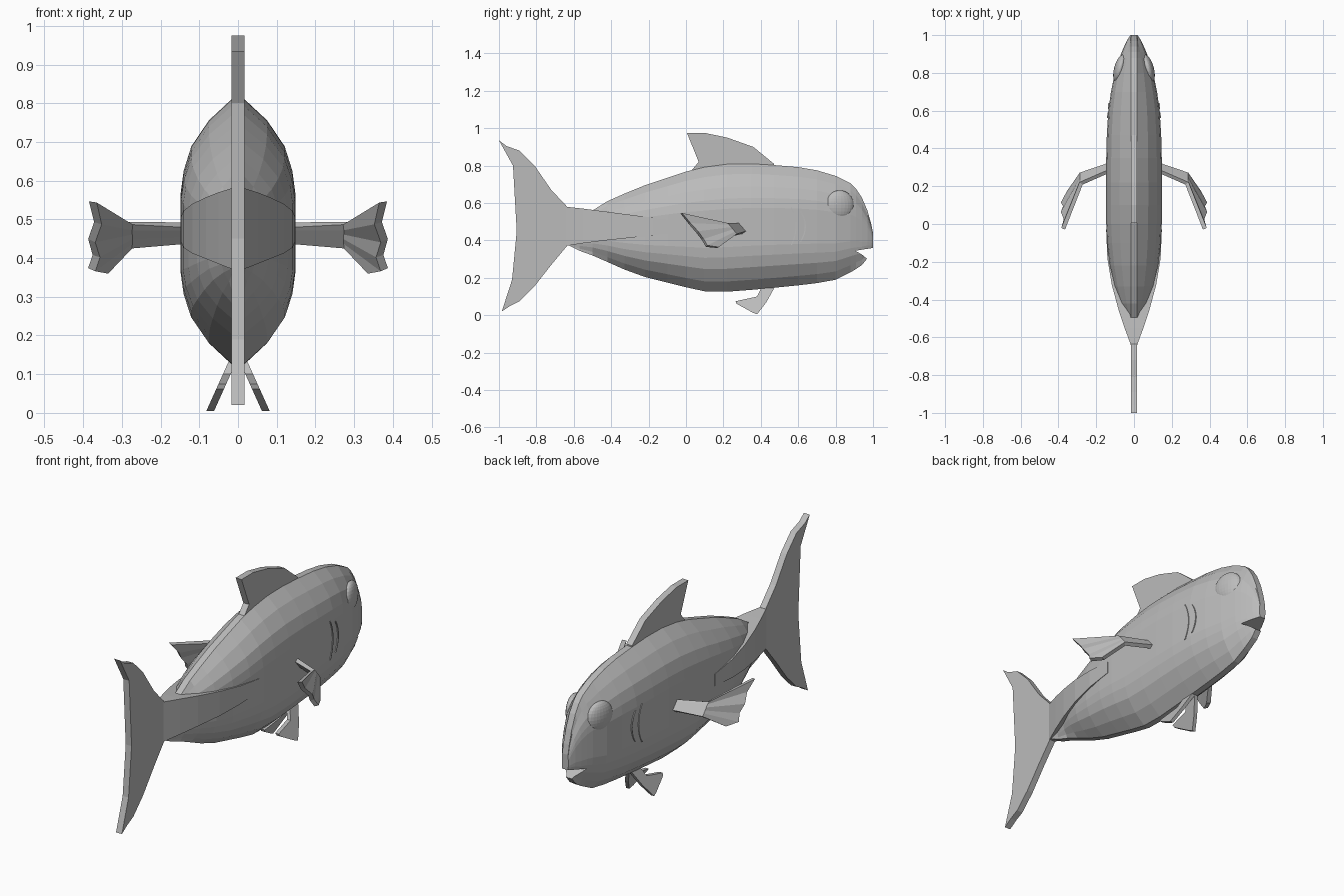
import bpy, bmesh, math
from mathutils import Matrix

RIDGE = 0.017  # half thickness of the centre ridge and flat fins

grey = bpy.data.materials.new("fish grey")
grey.diffuse_color = (0.5, 0.5, 0.5, 1)


def make(name, verts, faces):
    mesh = bpy.data.meshes.new(name)
    bm = bmesh.new()
    vs = [bm.verts.new(v) for v in verts]
    for f in faces:
        bm.faces.new([vs[i] for i in f])
    bmesh.ops.recalc_face_normals(bm, faces=bm.faces)
    bm.to_mesh(mesh)
    bm.free()
    mesh.materials.append(grey)
    ob = bpy.data.objects.new(name, mesh)
    bpy.context.collection.objects.link(ob)
    return ob


def loft(name, rings):
    n = len(rings[0])
    verts = [p for r in rings for p in r]
    faces = [(a * n + i, a * n + (i + 1) % n, (a + 1) * n + (i + 1) % n, (a + 1) * n + i)
             for a in range(len(rings) - 1) for i in range(n)]
    faces += [tuple(range(n)), tuple(range(len(verts) - n, len(verts)))]
    return make(name, verts, faces)


def plate(name, outline, half, x_of=lambda z: 0.0):
    """Side outline (y, z) extruded across x."""
    return loft(name, [[(x_of(z) + s * half, y, z) for y, z in outline] for s in (-1, 1)])


def mirror_x(ob):
    ob.modifiers.new("mirror", "MIRROR").use_axis = (True, False, False)


# Body: sections of (y, top, bottom, half width)
SECTIONS = [
    (-0.63, 0.39, 0.375, 0.017), (-0.57, 0.49, 0.345, 0.025), (-0.50, 0.56, 0.32, 0.045),
    (-0.42, 0.61, 0.285, 0.078), (-0.33, 0.65, 0.245, 0.106), (-0.22, 0.695, 0.205, 0.128),
    (-0.10, 0.735, 0.175, 0.142), (0.0, 0.768, 0.15, 0.147), (0.10, 0.792, 0.128, 0.148),
    (0.22, 0.808, 0.126, 0.148), (0.35, 0.81, 0.136, 0.147), (0.47, 0.803, 0.147, 0.144),
    (0.60, 0.792, 0.16, 0.136), (0.70, 0.775, 0.172, 0.122), (0.80, 0.745, 0.19, 0.102),
    (0.88, 0.705, 0.23, 0.077), (0.91, 0.675, 0.248, 0.065), (0.94, 0.63, 0.268, 0.052),
    (0.97, 0.56, 0.305, 0.038), (0.99, 0.49, 0.33, 0.026), (1.0, 0.44, 0.355, 0.019)]
SHAPE = [(0, 1), (0.51, 0.84), (0.82, 0.64), (0.95, 0.46), (1, 0.3), (1, 0),
         (1, -0.3), (0.95, -0.46), (0.82, -0.64), (0.51, -0.84), (0, -1)]


def section(y, top, bottom, w):
    c, h = (top + bottom) / 2, (top - bottom) / 2
    half = [(max(a * w, RIDGE), c + b * h) for a, b in SHAPE]
    return [(x, y, z) for x, z in half] + [(-x, y, z) for x, z in reversed(half)]


body = loft("body", [section(*s) for s in SECTIONS])

# Mouth notch
cutter = plate("mouth_cutter", [(0.905, 0.345), (1.05, 0.368), (1.05, 0.27),
                                (0.967, 0.303), (0.94, 0.325)], 0.3)
cutter.hide_render = True
cutter.hide_viewport = True
cut = body.modifiers.new("mouth", "BOOLEAN")
cut.operation = "DIFFERENCE"
cut.solver = "EXACT"
cut.object = cutter

# Tail root: wedge widening from the tail into the body sides
loft("tail_root", [[(w, y, t), (w, y, b), (-w, y, b), (-w, y, t)] for y, t, b, w in (
    (-0.64, 0.58, 0.372, 0.017), (-0.55, 0.57, 0.385, 0.05), (-0.45, 0.557, 0.398, 0.083),
    (-0.32, 0.54, 0.412, 0.118), (-0.18, 0.522, 0.427, 0.141), (-0.03, 0.505, 0.442, 0.1475))])

# Tail fin and dorsal fin
plate("tail_fin", [(-1, 0.935), (-0.96, 0.905), (-0.89, 0.88), (-0.81, 0.80), (-0.72, 0.67),
                   (-0.635, 0.58), (-0.635, 0.372), (-0.72, 0.27), (-0.81, 0.155),
                   (-0.89, 0.075), (-0.94, 0.05), (-0.985, 0.02), (-0.93, 0.19),
                   (-0.905, 0.45), (-0.925, 0.80)], RIDGE)
plate("dorsal_fin", [(0.005, 0.975), (0.10, 0.975), (0.22, 0.95), (0.36, 0.90), (0.47, 0.81),
                     (0.47, 0.74), (0.03, 0.72), (0.03, 0.775), (0.068, 0.82)], RIDGE)

# Pelvic fins, splayed outwards
pelvic = plate("pelvic_fin", [(0.48, 0.16), (0.43, 0.07), (0.38, 0.005), (0.355, 0.015),
                              (0.27, 0.062), (0.265, 0.075), (0.38, 0.10), (0.41, 0.16)],
               0.01, lambda z: 0.02 + (0.12 - z) * 0.45)
mirror_x(pelvic)

# Pectoral fins: arm plus pleated fan
TIPS = [(0.375, -0.025, 0.545), (0.362, 0.02, 0.49), (0.378, 0.06, 0.445),
        (0.366, 0.09, 0.405), (0.378, 0.11, 0.37), (0.345, 0.17, 0.362)]
n = len(TIPS)


def spread(a, b):
    return [tuple(p + (q - p) * i / (n - 1) for p, q in zip(a, b)) for i in range(n)]


rows = [spread((0.12, 0.285, 0.485), (0.12, 0.32, 0.445)),
        spread((0.28, 0.215, 0.49), (0.28, 0.265, 0.43)), TIPS]
pectoral = make("pectoral_fin", [p for r in rows for p in r],
                [(a * n + i, a * n + i + 1, (a + 1) * n + i + 1, (a + 1) * n + i)
                 for a in range(2) for i in range(n - 1)])
solid = pectoral.modifiers.new("thickness", "SOLIDIFY")
solid.thickness = 0.022
solid.offset = 0
mirror_x(pectoral)

# Eyes: flattened spheres angled along the cheeks
bm = bmesh.new()
bmesh.ops.create_uvsphere(bm, u_segments=24, v_segments=14, radius=0.078)
bm.transform(Matrix.Translation((0.074, 0.822, 0.59)) @ Matrix.Rotation(math.radians(15), 4, "Z")
             @ Matrix.Diagonal((0.40, 1, 1, 1)))
eye = make("eye", [], [])
bm.to_mesh(eye.data)
bm.free()
mirror_x(eye)

# Gill slits: two thin curved strips on each side
for k, (y0, x, h) in enumerate(((0.56, 0.1385, 0.10), (0.61, 0.1345, 0.08))):
    rings = []
    for i in range(9):
        t = -1 + i / 4
        y, z = y0 + 0.025 * (1 - t * t), 0.475 + h * t
        rings.append([(x + dx - (y - y0) * 0.1, y + dy, z)
                      for dx, dy in ((-0.01, 0), (0.004, 0), (0.004, 0.006), (-0.01, 0.006))])
    mirror_x(loft(f"gill_slit_{k + 1}", rings))
